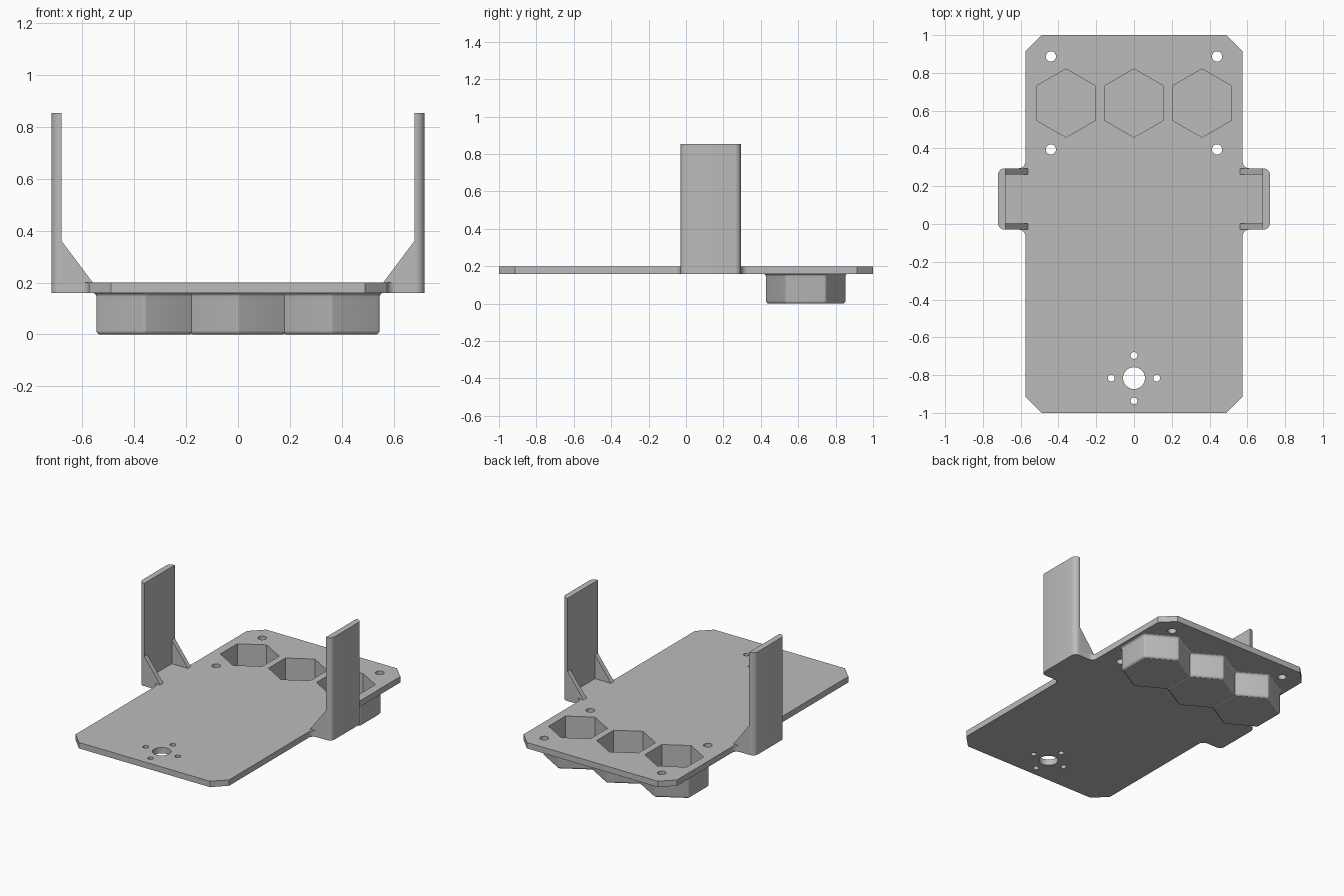
import bpy, bmesh
from math import cos, sin, pi, radians, sqrt

cube = bpy.data.objects.get("Cube")
if cube:
    bpy.data.objects.remove(cube, do_unlink=True)

BOTTOM, TOP = 0.16, 0.20
HEX_Y, HEX_X = 0.64, (-0.36, 0, 0.36)

grey = bpy.data.materials.new("plain grey")
grey.use_nodes = True
grey.diffuse_color = (0.5, 0.5, 0.5, 1)
grey.node_tree.nodes["Principled BSDF"].inputs["Base Color"].default_value = (0.5, 0.5, 0.5, 1)


def arc(cx, cy, r, start, end, n=6):
    angles = [radians(start + (end - start) * i / n) for i in range(n + 1)]
    return [(cx + r * cos(a), cy + r * sin(a)) for a in angles]


def loft(name, rings):
    """Closed solid through matching rings of 3D points."""
    bm = bmesh.new()
    loops = [[bm.verts.new(p) for p in ring] for ring in rings]
    n = len(loops[0])
    for low, high in zip(loops, loops[1:]):
        for i in range(n):
            j = (i + 1) % n
            bm.faces.new((low[i], low[j], high[j], high[i]))
    bm.faces.new(loops[0][::-1])
    bm.faces.new(loops[-1])
    bmesh.ops.recalc_face_normals(bm, faces=bm.faces)
    mesh = bpy.data.meshes.new(name)
    bm.to_mesh(mesh)
    bm.free()
    mesh.materials.append(grey)
    obj = bpy.data.objects.new(name, mesh)
    bpy.context.collection.objects.link(obj)
    return obj


def prism(name, outline, z0, z1):
    return loft(name, [[(x, y, z) for x, y in outline] for z in (z0, z1)])


def activate(obj):
    bpy.ops.object.select_all(action='DESELECT')
    obj.select_set(True)
    bpy.context.view_layer.objects.active = obj


def combine(target, other, operation):
    activate(target)
    mod = target.modifiers.new(operation.lower(), 'BOOLEAN')
    mod.operation, mod.solver, mod.object = operation, 'EXACT', other
    bpy.ops.object.modifier_apply(modifier=mod.name)
    bpy.data.objects.remove(other, do_unlink=True)


def smooth(obj):
    activate(obj)
    bpy.ops.object.shade_smooth_by_angle(angle=radians(30))


# Base plate with chamfered corners and filleted side tabs
side = [(0.49, -1), (0.575, -0.915)]
side += arc(0.61, -0.065, 0.035, 180, 90)
side += arc(0.685, 0.005, 0.035, -90, 0)
side += arc(0.685, 0.26, 0.035, 0, 90)
side += arc(0.61, 0.33, 0.035, 270, 180)
side += [(0.575, 0.915), (0.49, 1)]
plate = prism("base_plate", side + [(-x, y) for x, y in reversed(side)], BOTTOM, TOP)


# Hexagonal cups under the plate: rounded foot, straight wall, flared top
def round_hex(cx, cy, apothem, r):
    points = []
    for k in range(6):
        a = 30 + 60 * k
        d = 2 * apothem / sqrt(3)
        points += arc(cx + d * cos(radians(a)), cy + d * sin(radians(a)), r, a - 30, a + 30, 4)
    return points


steps = [radians(t) for t in (15, 40, 65, 90)]
R = 0.015
profile = [(R * sin(t), R - R * cos(t)) for t in steps]
profile += [(2 * R - R * sin(t), BOTTOM - R + R * cos(t)) for t in reversed(steps)]
profile[0] = (profile[0][0], 0)
profile.append((2 * R, BOTTOM + 0.01))
for cx in HEX_X:
    cup = loft("hex_cup", [[(x, y, z) for x, y in round_hex(cx, HEX_Y, 0.171, r)]
                           for r, z in profile])
    combine(plate, cup, 'UNION')

# Hexagonal pockets open at the top
for cx in HEX_X:
    outline = arc(cx, HEX_Y, 0.181, 30, 330, 5)
    combine(plate, prism("pocket_cutter", outline, 0.03, 0.3), 'DIFFERENCE')

# Round through holes: screw corners, then the centre bore and its ring
holes = [(x, y, 0.027) for x in (-0.44, 0.44) for y in (0.395, 0.887)]
holes.append((0, -0.816, 0.058))
holes += [(0.12 * cos(k * pi / 2), -0.816 + 0.12 * sin(k * pi / 2), 0.018) for k in range(4)]
for x, y, r in holes:
    outline = arc(x, y, r, 0, 360, 32)[:-1]
    combine(plate, prism("hole_cutter", outline, 0.1, 0.3), 'DIFFERENCE')
smooth(plate)

# Upright arms with two triangular gussets each
for label, s in (("left", 1), ("right", -1)):
    outline = [(0.68, -0.03)] + arc(0.685, 0.005, 0.035, -90, 0)
    outline += arc(0.685, 0.26, 0.035, 0, 90) + [(0.68, 0.295)]
    smooth(prism(label + "_arm", [(s * x, y) for x, y in outline], TOP, 0.855))
    triangle = [(0.56, TOP), (0.68, TOP), (0.68, 0.36)]
    for end, y0 in (("front", -0.03), ("back", 0.263)):
        loft(f"{label}_{end}_gusset",
             [[(s * x, y, z) for x, z in triangle] for y in (y0, y0 + 0.032)])
